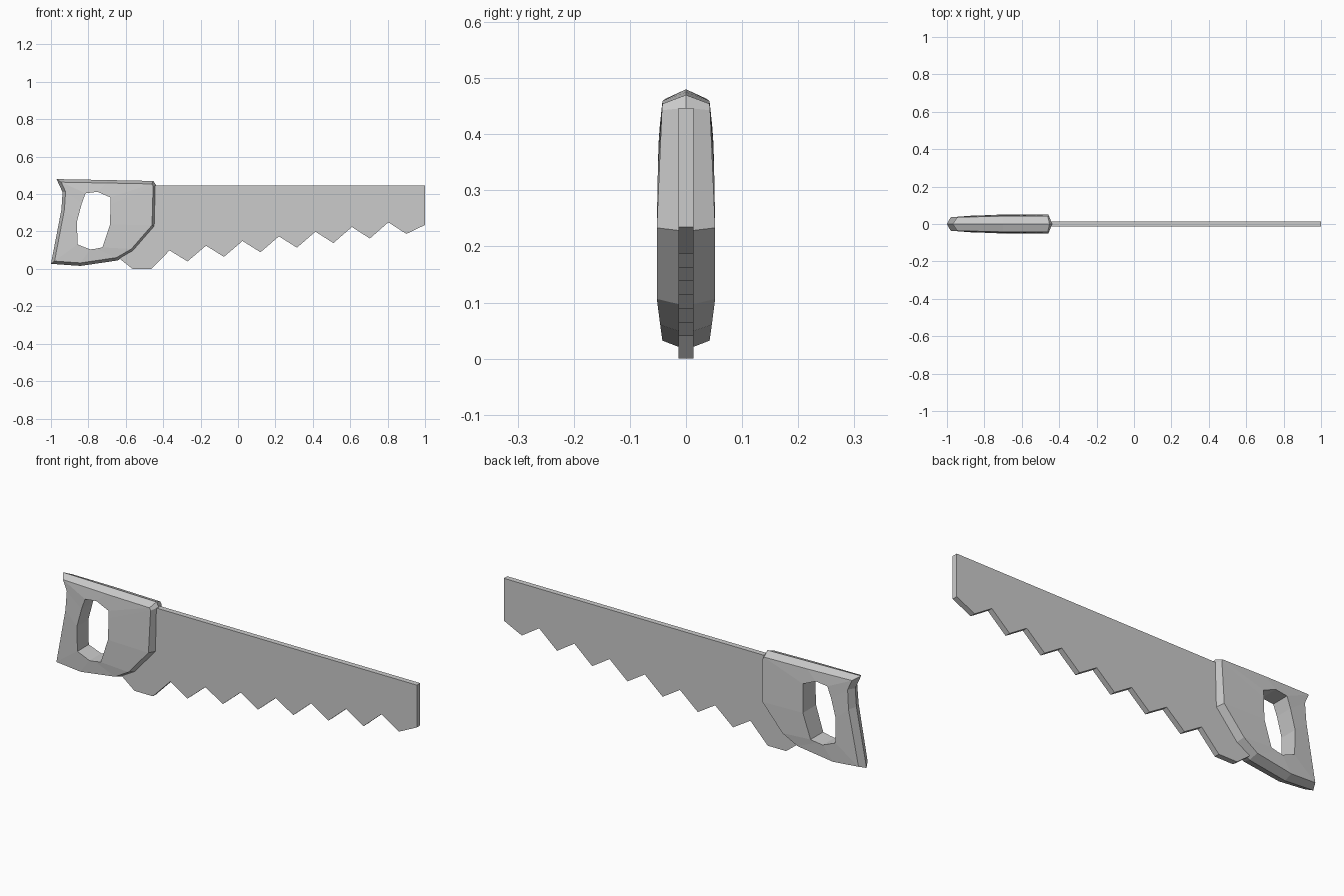
import bpy
import bmesh
from mathutils import Vector

default_cube = bpy.data.objects.get("Cube")
if default_cube:
    bpy.data.objects.remove(default_cube, do_unlink=True)

# One plain grey for the whole tool
grey = bpy.data.materials.new("plain grey")
grey.use_nodes = True
colour = (0.6, 0.6, 0.6, 1)
grey.diffuse_color = colour
grey.node_tree.nodes["Principled BSDF"].inputs["Base Color"].default_value = colour


def finish(bm, name):
    """Turn a bmesh into a flat shaded object with outward normals."""
    bmesh.ops.recalc_face_normals(bm, faces=bm.faces)
    mesh = bpy.data.meshes.new(name)
    bm.to_mesh(mesh)
    bm.free()
    mesh.materials.append(grey)
    obj = bpy.data.objects.new(name, mesh)
    bpy.context.collection.objects.link(obj)
    return obj


def inset(points, distance):
    """Shrink a clockwise outline with mitred corners."""
    result = []
    for i, point in enumerate(points):
        before = (point - points[i - 1]).normalized()
        after = (points[(i + 1) % len(points)] - point).normalized()
        n1 = Vector((before.y, -before.x))
        n2 = Vector((after.y, -after.x))
        result.append(point + (n1 + n2) * distance / (1 + n1.dot(n2)))
    return result


def ring(bm, points, depths):
    return [bm.verts.new((p.x, y, p.y)) for p, y in zip(points, depths)]


def bridge(bm, ring_a, ring_b):
    count = len(ring_a)
    for i in range(count):
        j = (i + 1) % count
        bm.faces.new((ring_a[i], ring_a[j], ring_b[j], ring_b[i]))


# Handle: outline x, z, shoulder depth, then the matching grip hole x, z, depth
handle_rows = [
    (-.97, .48, .036, -.815, .404, .046),
    (-.70, .475, .042, -.751, .412, .047),
    (-.452, .47, .042, -.682, .382, .049),
    (-.438, .447, .043, -.682, .345, .05),
    (-.444, .227, .052, -.684, .238, .052),
    (-.56, .094, .052, -.725, .115, .05),
    (-.644, .045, .046, -.76, .108, .048),
    (-.842, .016, .042, -.79, .104, .047),
    (-1, .027, .036, -.858, .131, .045),
    (-.944, .318, .04, -.861, .254, .045),
    (-.938, .41, .038, -.835, .35, .045),
]
outline = [Vector(row[:2]) for row in handle_rows]
shoulder = inset(outline, .016)
hole = [Vector(row[3:5]) for row in handle_rows]

bm = bmesh.new()
ridge = ring(bm, outline, [0] * len(outline))
hole_rings = []
for side in (-1, 1):
    edge = ring(bm, shoulder, [side * row[2] for row in handle_rows])
    rim = ring(bm, hole, [side * row[5] for row in handle_rows])
    bridge(bm, ridge, edge)
    bridge(bm, edge, rim)
    hole_rings.append(rim)
bridge(bm, *hole_rings)
finish(bm, "handle")

# Blade: straight back, square tip, and evenly stepped teeth along a slope
profile = [(-.64, .447), (1, .447), (1, .235)]
for k in reversed(range(7)):
    profile.append((-.27 + .195 * k, .04 + .0245 * k))
    profile.append((-.366 + .195 * k, .099 + .025 * k))
profile += [(-.462, 0), (-.564, 0), (-.64, .06)]

bm = bmesh.new()
half_thickness = .0135
front, back = [
    [bm.verts.new((x, y, z)) for x, z in profile]
    for y in (-half_thickness, half_thickness)
]
bridge(bm, front, back)
bm.faces.new(front)
bm.faces.new(back)
finish(bm, "blade")
